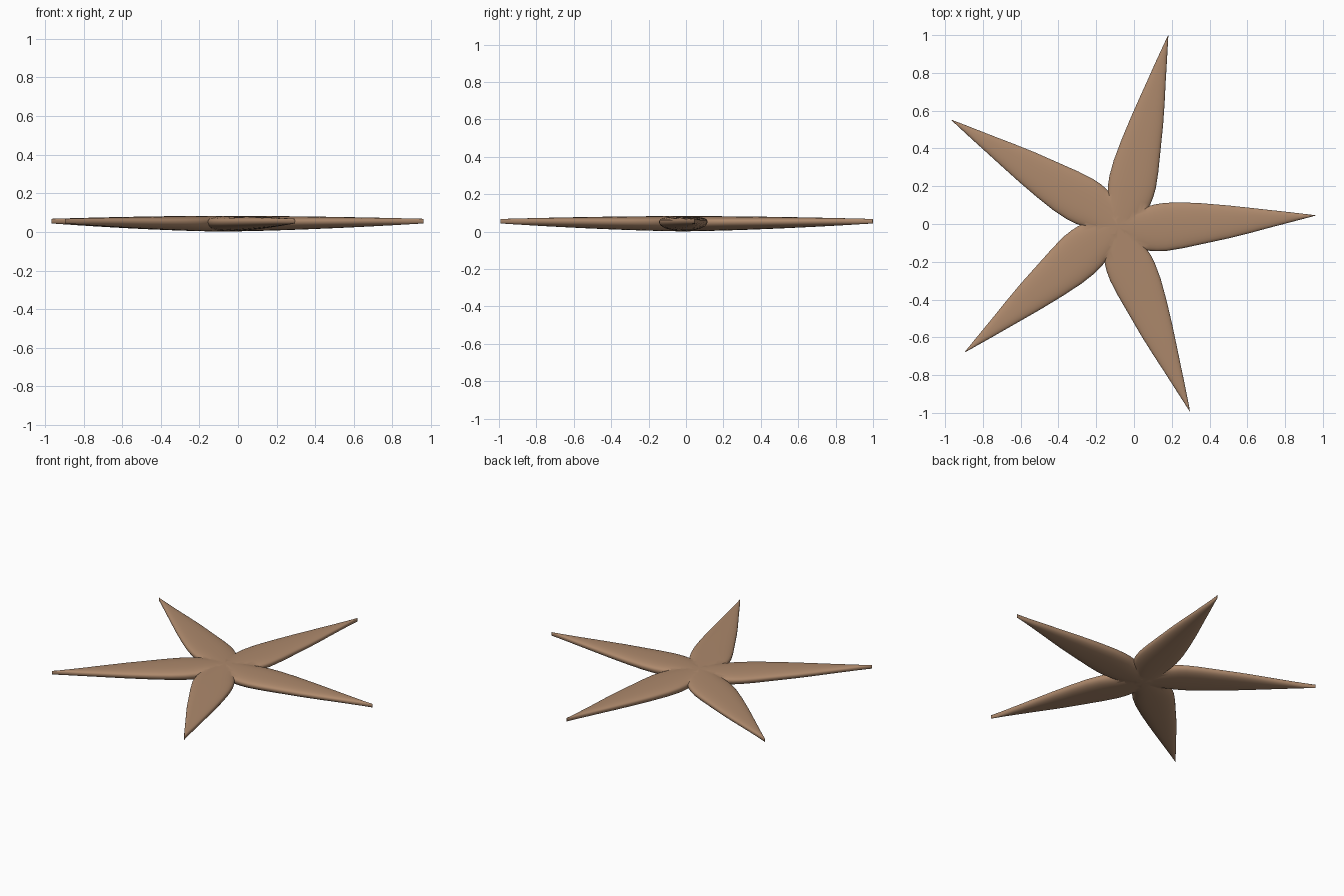
import bpy, bmesh, math

if "Cube" in bpy.data.objects:
    bpy.data.objects.remove(bpy.data.objects["Cube"])

# Stations along one arm: distance from hub, left half-width, right half-width
STATIONS = [
    (-0.07, .030, .030), (-0.04, .065, .065), (0.0, .085, .085), (.06, .090, .105),
    (.10, .092, .122), (.16, .098, .136), (.20, .107, .141), (.25, .112, .142),
    (.335, .111, .133), (.45, .099, .115), (.585, .080, .094), (.70, .061, .072),
    (.80, .044, .051), (.885, .030, .034), (.97, .015, .017), (1.048, .001, .001),
]
SEG = 32
CX, CY = -0.085, -0.015      # hub position
START = math.radians(3.3)


def spow(v, p):
    return math.copysign(abs(v) ** p, v)


def ring(bm, r, left, right, rot):
    """Rounded cross-section, flatter on top and deeper below."""
    t = max(0.0, min(1.0, r / 1.048))
    mid = .052 + .005 * t
    up = .031 - .020 * t ** 1.6
    down = .050 - .037 * t ** 1.6
    if r < -.05:
        up, down = up * .8, down * .8
    verts = []
    for i in range(SEG):
        a = 2 * math.pi * i / SEG
        c, s = math.cos(a), math.sin(a)
        y = spow(c, .85) * (left if c > 0 else right)
        z = mid + (spow(s, .75) * up if s > 0 else spow(s, .9) * down)
        verts.append(bm.verts.new((CX + r * math.cos(rot) - y * math.sin(rot),
                                   CY + r * math.sin(rot) + y * math.cos(rot), z)))
    return verts


def make_arm(name, rot, mat):
    bm = bmesh.new()
    rings = [ring(bm, r, l, w, rot) for r, l, w in STATIONS]
    for a, b in zip(rings, rings[1:]):
        for i in range(SEG):
            j = (i + 1) % SEG
            bm.faces.new((a[i], a[j], b[j], b[i]))
    bm.faces.new(rings[0])
    bm.faces.new(rings[-1])
    bmesh.ops.recalc_face_normals(bm, faces=bm.faces)
    me = bpy.data.meshes.new(name)
    bm.to_mesh(me)
    bm.free()
    me.materials.append(mat)
    ob = bpy.data.objects.new(name, me)
    bpy.context.collection.objects.link(ob)
    return ob


brown = bpy.data.materials.new("brown_skin")
brown.diffuse_color = (.42, .25, .15, 1)
brown.use_nodes = True
brown.node_tree.nodes["Principled BSDF"].inputs["Base Color"].default_value = brown.diffuse_color

# Five identical arms around the hub
arms = [make_arm(f"starfish_arm_{k + 1}", START + k * math.tau / 5, brown) for k in range(5)]

# Fuse the arms into one body
body = arms[0]
for other in arms[1:]:
    m = body.modifiers.new("fuse", 'BOOLEAN')
    m.operation = 'UNION'
    m.solver = 'EXACT'
    m.object = other
bpy.context.view_layer.objects.active = body
body.select_set(True)
for m in list(body.modifiers):
    bpy.ops.object.modifier_apply(modifier=m.name)
for other in arms[1:]:
    bpy.data.objects.remove(other)
body.name = "starfish_body"
bpy.ops.object.shade_smooth_by_angle(angle=math.radians(40))
